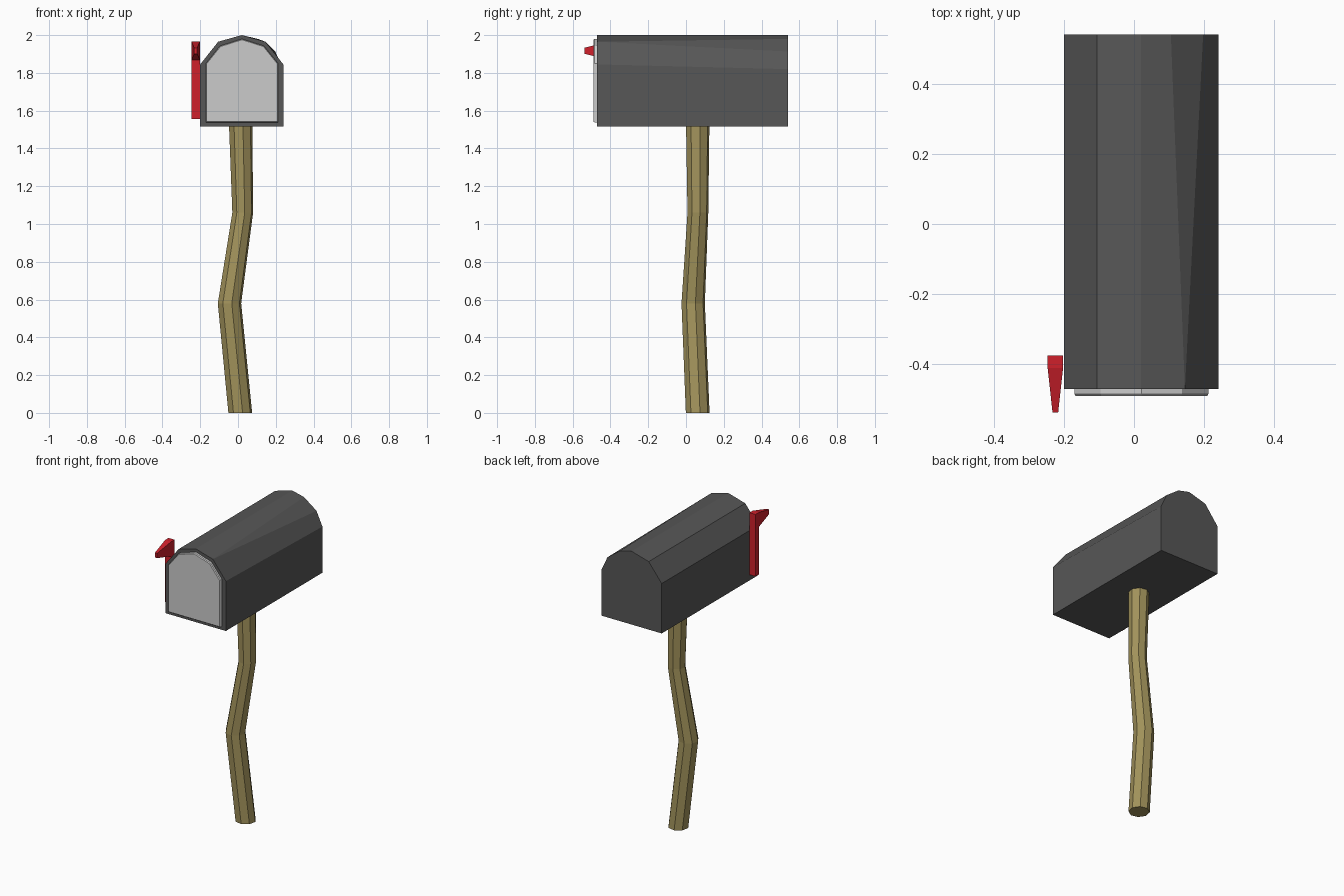
import bpy
import bmesh
from math import cos, sin, tau, radians

default = bpy.data.objects.get("Cube")
if default:
    bpy.data.objects.remove(default, do_unlink=True)


def make_material(name, rgb):
    mat = bpy.data.materials.new(name)
    mat.use_nodes = True
    mat.diffuse_color = (*rgb, 1)
    mat.node_tree.nodes["Principled BSDF"].inputs["Base Color"].default_value = (*rgb, 1)
    return mat


def loft(name, rings, mat):
    """Skin matching rings of points, cap both ends, merge doubled points."""
    bm = bmesh.new()
    loops = [[bm.verts.new(p) for p in ring] for ring in rings]
    for a, b in zip(loops, loops[1:]):
        for i in range(len(a)):
            j = (i + 1) % len(a)
            bm.faces.new((a[i], a[j], b[j], b[i]))
    bm.faces.new(loops[0])
    bm.faces.new(loops[-1])
    bmesh.ops.remove_doubles(bm, verts=bm.verts, dist=0.0005)
    bmesh.ops.recalc_face_normals(bm, faces=bm.faces)
    mesh = bpy.data.meshes.new(name)
    bm.to_mesh(mesh)
    bm.free()
    mesh.materials.append(mat)
    obj = bpy.data.objects.new(name, mesh)
    bpy.context.collection.objects.link(obj)
    return obj


def at_y(profile, y):
    return [(x, y, z) for x, z in profile]


def rectangle(y, x, z, half_width, half_height):
    return [(x + sx * half_width, y, z + sz * half_height)
            for sx, sz in ((-1, -1), (1, -1), (1, 1), (-1, 1))]


dark_grey = make_material("dark grey metal", (0.095, 0.095, 0.095))
light_grey = make_material("light grey metal", (0.60, 0.60, 0.60))
wood = make_material("olive wood", (0.36, 0.29, 0.105))
red = make_material("red paint", (0.62, 0.014, 0.024))

# Box: arched shell whose right shoulder has one more facet at the back
shared = [(0.24, 1.515), (-0.2, 1.515), (-0.2, 1.845), (-0.105, 1.965), (0.02, 2.0)]
front = shared + [(0.145, 1.965), (0.145, 1.965), (0.24, 1.845)]
back = shared + [(0.105, 1.98), (0.197, 1.913), (0.24, 1.82)]
loft("box_shell", [at_y(front, -0.47), at_y(back, 0.54)], dark_grey)

# Door: smaller arch standing slightly proud of the front
door = [(0.212, 1.538), (-0.17, 1.538), (-0.17, 1.85), (-0.095, 1.943),
        (0.021, 1.98), (0.137, 1.943), (0.212, 1.85)]
door_face = [(0.021 + (x - 0.021) * 0.98, 1.75 + (z - 1.75) * 0.98) for x, z in door]
loft("door", [at_y(door, -0.465), at_y(door, -0.484), at_y(door_face, -0.49)], light_grey)

# Post: crooked eight-sided pole
sections = [(0.012, 0.062, 0, 0.064), (-0.045, 0.038, 0.58, 0.063),
            (0.025, 0.063, 1.06, 0.056), (0.014, 0.062, 1.53, 0.063)]
angles = [tau * k / 8 + radians(11) for k in range(8)]
loft("post", [[(x + r * cos(a), y + r * sin(a), z) for a in angles]
              for x, y, z, r in sections], wood)

# Signal flag: upright arm and a tapered head pointing forward
loft("flag_arm", [rectangle(y, -0.224, 1.76, 0.022, 0.205) for y in (-0.375, -0.41)], red)
loft("flag_head", [rectangle(-0.41, -0.224, 1.917, 0.022, 0.048),
                   rectangle(-0.537, -0.224, 1.917, 0.008, 0.016)], red)
